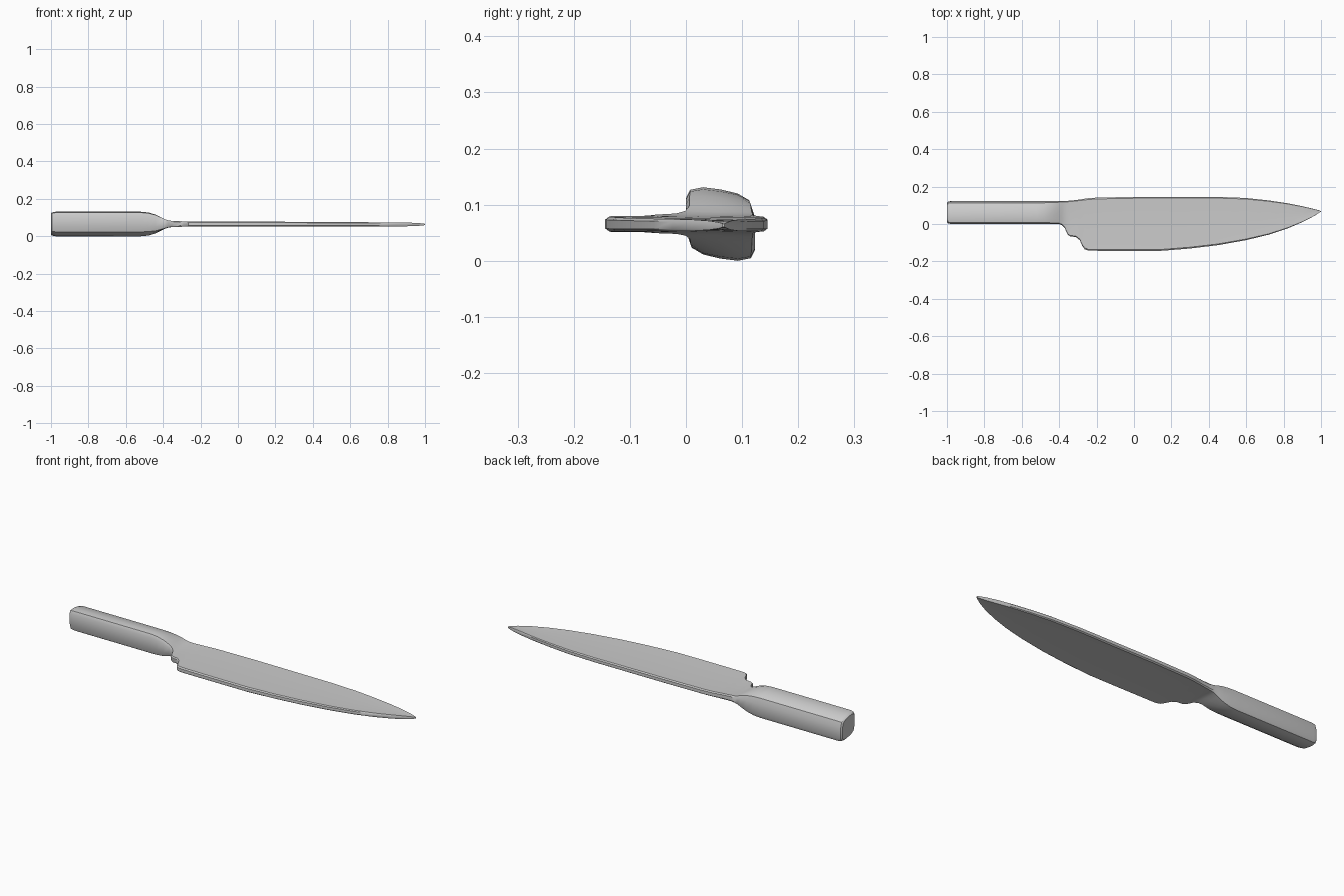
import bpy, bmesh

# Half cross-sections (u across width, w through thickness); the other half is point-symmetric
HANDLE = [(0, .70), (.06, .93), (.25, 1), (.5, .94), (.75, .83), (.92, .64), (.99, .2)]
BLADE = [(0, .62), (.025, 1), (.2, .92), (.5, .85), (.8, .92), (.975, 1), (1, .62)]
Z_MID = .0665


def full_ring(half):
    return half + [(1 - u, -w) for u, w in half]


# Stations along the knife: x, low y, high y, half thickness, blend handle -> blade
STATIONS = [
    (-1.0, .010, .113, .056, 0), (-.994, .003, .120, .062, 0), (-.975, 0, .123, .0655, 0),
    (-.52, 0, .123, .0655, 0), (-.48, 0, .123, .062, .05), (-.44, 0, .123, .051, .2),
    (-.405, .001, .123, .034, .45), (-.385, -.006, .123, .024, .65), (-.37, -.022, .124, .019, .8),
    (-.355, -.056, .124, .017, .9), (-.342, -.066, .125, .016, .95), (-.31, -.070, .128, .015, 1),
    (-.29, -.086, .131, .0145, 1), (-.277, -.116, .133, .014, 1), (-.264, -.135, .135, .014, 1),
    (-.245, -.142, .138, .0138, 1), (-.2, -.143, .141, .0135, 1), (0, -.144, .145, .013, 1),
    (.15, -.143, .145, .013, 1), (.3, -.131, .145, .0125, 1), (.45, -.113, .145, .012, 1),
    (.6, -.086, .139, .0115, 1), (.72, -.057, .126, .011, 1), (.82, -.024, .111, .0105, 1),
    (.9, .010, .095, .010, 1), (.96, .041, .081, .008, 1), (.99, .060, .073, .005, 1),
    (1.0, .065, .069, .003, 1),
]

# Knife body: handle lofted continuously into the blade
bm = bmesh.new()
rings = []
for x, lo, hi, half, t in STATIONS:
    z_mid = Z_MID - .0025 * max(0, x)
    ring = []
    for (u0, w0), (u1, w1) in zip(full_ring(HANDLE), full_ring(BLADE)):
        u, w = u0 + (u1 - u0) * t, w0 + (w1 - w0) * t
        ring.append(bm.verts.new((x, lo + (hi - lo) * u, z_mid + half * w)))
    rings.append(ring)
n = len(rings[0])
for a, b in zip(rings, rings[1:]):
    for i in range(n):
        j = (i + 1) % n
        bm.faces.new((a[i], a[j], b[j], b[i]))
bm.faces.new(rings[0])
bm.faces.new(rings[-1])
bmesh.ops.recalc_face_normals(bm, faces=bm.faces)
low = min(v.co.z for v in bm.verts)
bmesh.ops.translate(bm, verts=bm.verts, vec=(0, 0, -low))

mesh = bpy.data.meshes.new("kitchen_knife")
bm.to_mesh(mesh)
bm.free()
knife = bpy.data.objects.new("kitchen_knife", mesh)
bpy.context.collection.objects.link(knife)
bpy.context.view_layer.objects.active = knife
knife.select_set(True)
bpy.ops.object.shade_smooth_by_angle(angle=.6)
